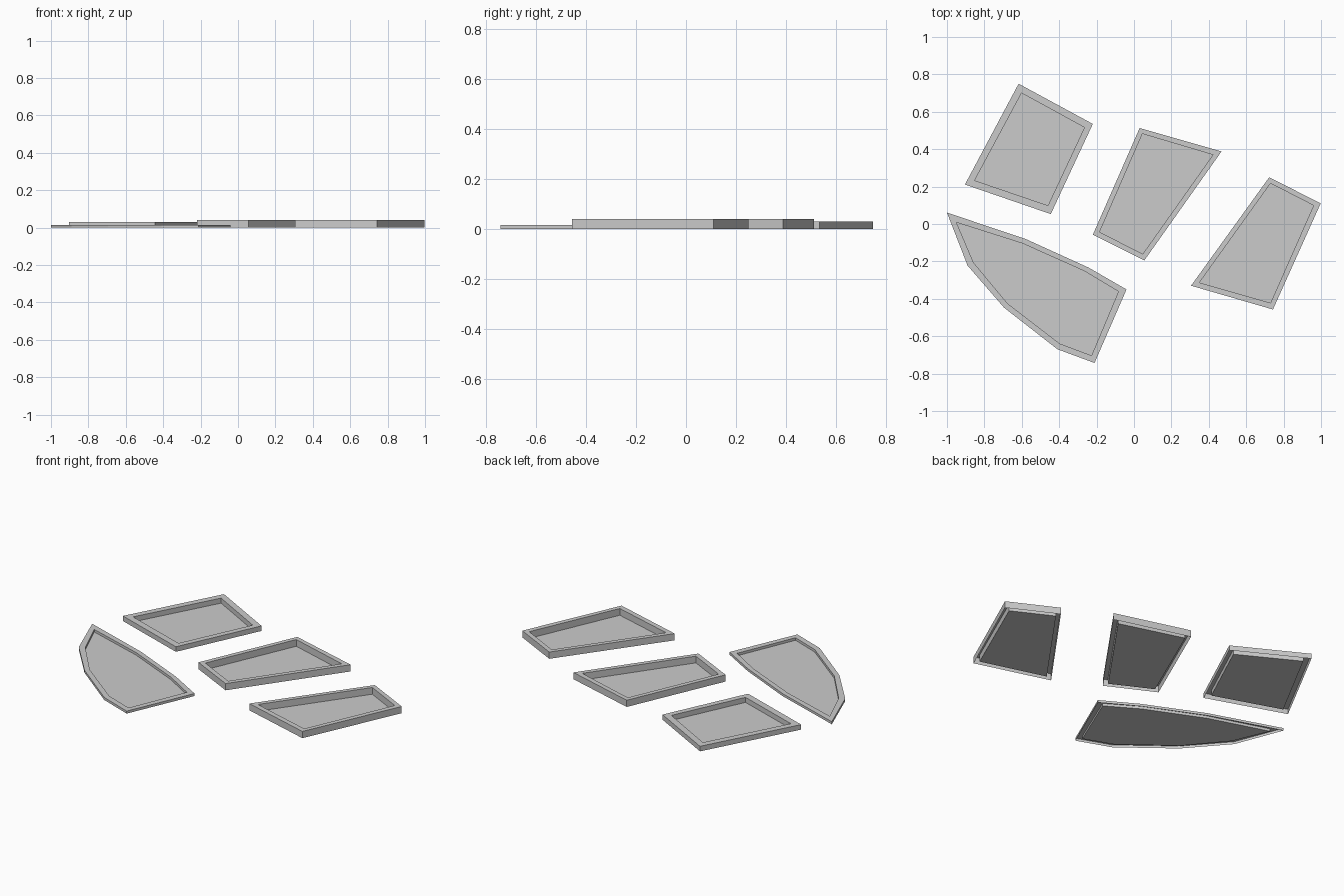
import bpy, bmesh

if "Cube" in bpy.data.objects:
    bpy.data.objects.remove(bpy.data.objects["Cube"])


def tray(name, outer, inner, height):
    """Shallow sheet tray: outer skirt, flat rim, inner wall and floor (open under the rim)."""
    bm = bmesh.new()

    def loop(points, z):
        return [bm.verts.new((x, y, z)) for x, y in points]

    loops = [loop(outer, 0), loop(outer, height), loop(inner, height), loop(inner, 0)]
    n = len(outer)
    for a, b in zip(loops, loops[1:]):
        for i in range(n):
            j = (i + 1) % n
            bm.faces.new((a[i], b[i], b[j], a[j]))
    floor = bm.faces.new(loops[-1])
    bmesh.ops.recalc_face_normals(bm, faces=bm.faces)
    floor.normal_update()
    if floor.normal.z < 0:
        bmesh.ops.reverse_faces(bm, faces=bm.faces)
    mesh = bpy.data.meshes.new(name)
    bm.to_mesh(mesh)
    bm.free()
    obj = bpy.data.objects.new(name, mesh)
    bpy.context.collection.objects.link(obj)
    return obj


# Back left four-sided tray
tray("back_left_tray",
     [(-.617, .75), (-.22, .535), (-.445, .053), (-.904, .211)],
     [(-.601, .70), (-.265, .516), (-.46, .099), (-.852, .233)], 0.03)

# Middle four-sided tray
tray("middle_tray",
     [(.03, .513), (.468, .388), (.055, -.195), (-.22, -.057)],
     [(.045, .482), (.422, .37), (.047, -.16), (-.184, -.043)], 0.04)

# Right four-sided tray
tray("right_tray",
     [(.723, .25), (.998, .11), (.743, -.457), (.305, -.33)],
     [(.73, .217), (.96, .099), (.73, -.422), (.35, -.313)], 0.04)

# Front left curved tray
tray("curved_tray",
     [(-1.0, .061), (-.58, -.08), (-.243, -.233), (-.04, -.35),
      (-.211, -.743), (-.409, -.67), (-.695, -.447), (-.89, -.222)],
     [(-.949, .008), (-.596, -.104), (-.265, -.252), (-.083, -.361),
      (-.227, -.703), (-.398, -.639), (-.676, -.425), (-.858, -.206)], 0.015)
